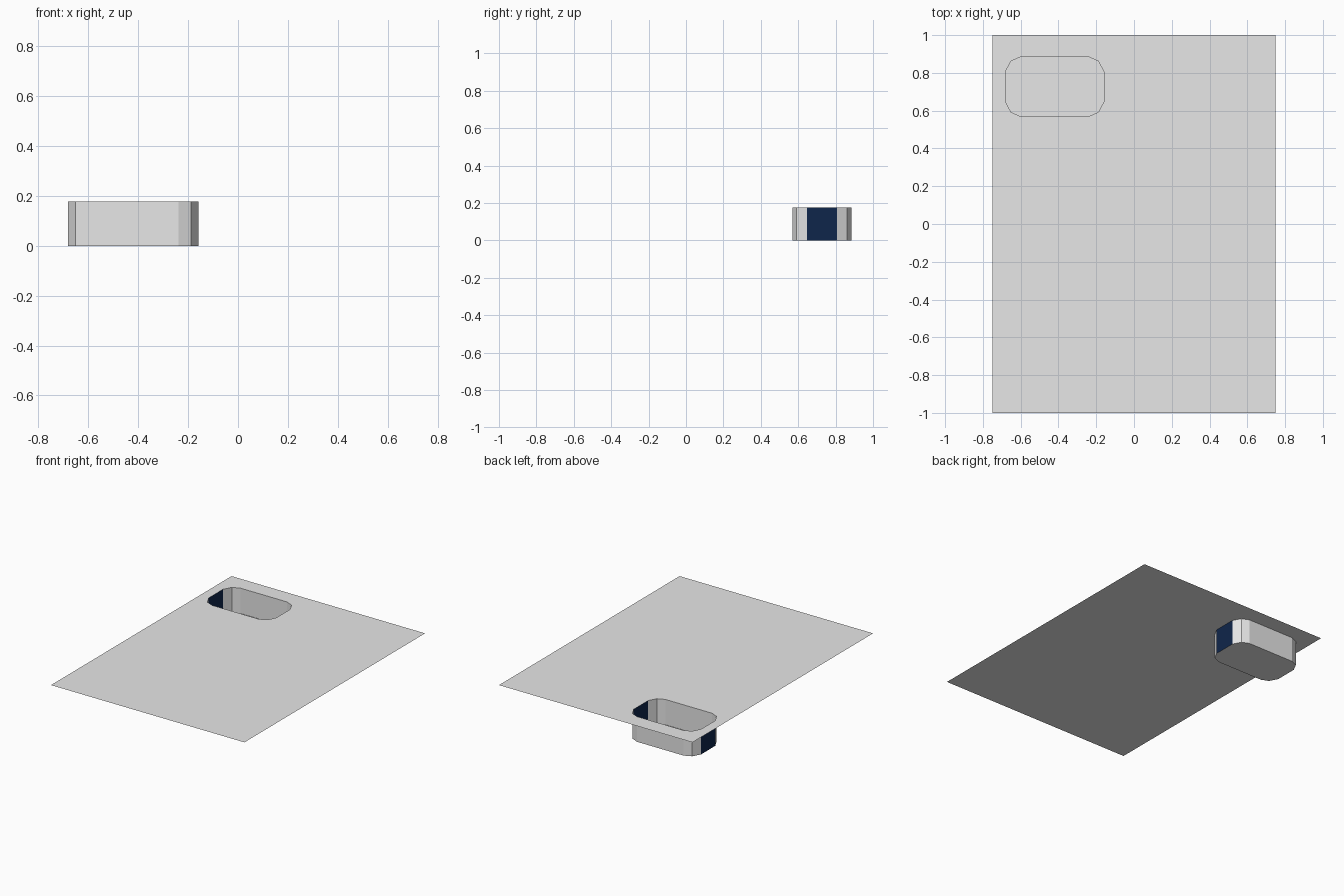
import bpy, bmesh

if "Cube" in bpy.data.objects:
    bpy.data.objects.remove(bpy.data.objects["Cube"])

TOP = 0.177                      # height of the sheet
CX, CY = -0.42, 0.727            # basin centre
HW, HH = 0.261, 0.157            # basin half sizes


def material(name, colour):
    m = bpy.data.materials.new(name)
    m.diffuse_color = (*colour, 1)
    m.use_nodes = True
    m.node_tree.nodes["Principled BSDF"].inputs["Base Color"].default_value = m.diffuse_color
    return m


grey = material("light grey", (0.8, 0.8, 0.8))
navy = material("navy blue", (0.0045, 0.019, 0.07))


def finish(name, bm, mats):
    me = bpy.data.meshes.new(name)
    bm.to_mesh(me)
    bm.free()
    for m in mats:
        me.materials.append(m)
    ob = bpy.data.objects.new(name, me)
    bpy.context.collection.objects.link(ob)
    return ob


# Basin outline: rectangle with two-segment corners, counter-clockwise
corner = [(HW, HH - 0.078), (HW - 0.03, HH - 0.022), (HW - 0.08, HH)]
outline = []
for sx, sy in ((1, 1), (-1, 1), (-1, -1), (1, -1)):
    pts = corner if sx * sy > 0 else corner[::-1]
    outline += [(CX + sx * x, CY + sy * y) for x, y in pts]


def ring(bm, pts, z):
    return [bm.verts.new((x, y, z)) for x, y in pts]


# Flat sheet with the basin opening
bm = bmesh.new()
edges = []
for pts in ([(-0.75, -1), (0.75, -1), (0.75, 1), (-0.75, 1)], outline):
    vs = ring(bm, pts, TOP)
    edges += [bm.edges.new((vs[i - 1], vs[i])) for i in range(len(vs))]
bmesh.ops.triangle_fill(bm, edges=edges, use_beauty=True, normal=(0, 0, 1))
for f in bm.faces:
    f.normal_update()
    if f.normal.z < 0:
        f.normal_flip()
finish("sheet", bm, [grey])

# Open basin: floor and walls facing inward, navy end walls
bm = bmesh.new()
low, high = ring(bm, outline, 0), ring(bm, outline, TOP)
bm.faces.new(low)
for i in range(len(low)):
    f = bm.faces.new((low[i], low[i - 1], high[i - 1], high[i]))
    f.normal_update()
    f.material_index = int(abs(f.normal.x) > 0.99)
finish("basin", bm, [grey, navy])
